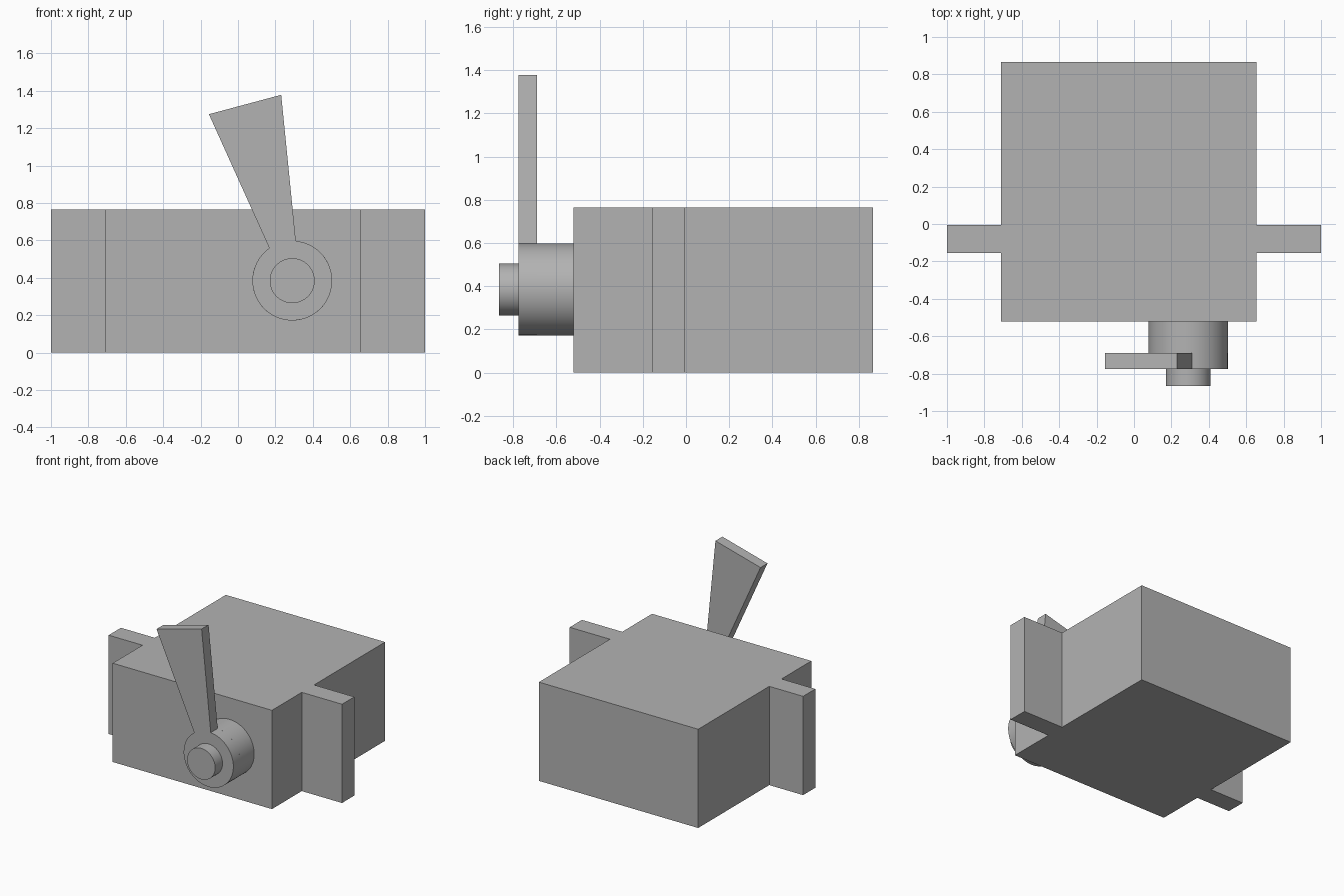
import bpy
import bmesh
from math import asin, cos, sin, pi, radians
from mathutils import Matrix, Vector

default = bpy.data.objects.get("Cube")
if default:
    bpy.data.objects.remove(default)

grey = bpy.data.materials.new("plain grey")
grey.use_nodes = True
colour = (0.45, 0.45, 0.45, 1)
grey.diffuse_color = colour
grey.node_tree.nodes["Principled BSDF"].inputs["Base Color"].default_value = colour


def extrude_profile(name, points, height, matrix, smooth=False):
    """Extrude a flat outline along its local z, then place it."""
    bm = bmesh.new()
    face = bm.faces.new([bm.verts.new((x, y, 0)) for x, y in points])
    grown = bmesh.ops.extrude_face_region(bm, geom=[face])
    verts = [v for v in grown["geom"] if isinstance(v, bmesh.types.BMVert)]
    bmesh.ops.translate(bm, verts=verts, vec=(0, 0, height))
    bmesh.ops.recalc_face_normals(bm, faces=bm.faces)
    bm.transform(matrix)
    mesh = bpy.data.meshes.new(name)
    bm.to_mesh(mesh)
    bm.free()
    mesh.materials.append(grey)
    obj = bpy.data.objects.new(name, mesh)
    bpy.context.collection.objects.link(obj)
    if smooth:
        bpy.ops.object.select_all(action="DESELECT")
        obj.select_set(True)
        bpy.context.view_layer.objects.active = obj
        bpy.ops.object.shade_smooth_by_angle(angle=radians(25))
    return obj


def arc(radius, start, end, steps):
    angles = [start + (end - start) * i / steps for i in range(steps + 1)]
    return [(radius * cos(a), radius * sin(a)) for a in angles]


# Housing with a mounting tab on each side, as one solid outline
left, right, front, back = -0.71, 0.655, -0.52, 0.865
tab_front, tab_back = -0.155, -0.005
housing = [(left, front), (right, front), (right, tab_front), (1, tab_front),
           (1, tab_back), (right, tab_back), (right, back), (left, back),
           (left, tab_back), (-1, tab_back), (-1, tab_front), (left, tab_front)]
extrude_profile("housing", housing, 0.765, Matrix.Identity(4))


# Shaft parts share one axis that points to the front
def on_shaft(y):
    return Matrix.Translation(Vector((0.29, y, 0.385))) @ Matrix.Rotation(pi / 2, 4, "X")


hub_radius = 0.213
circle = arc(1, 0, 2 * pi, 64)[:-1]
for name, radius, y, depth in (("hub", hub_radius, front, 0.17),
                               ("shaft_tip", 0.12, -0.775, 0.09)):
    extrude_profile(name, [(radius * x, radius * z) for x, z in circle],
                    depth, on_shaft(y), smooth=True)

# Lever arm with a rounded end, tilted on the shaft
half_width, reach = 0.2, 0.975
join = pi / 2 - asin(half_width / hub_radius)
lever = arc(hub_radius, pi - (pi / 2 - join), 2 * pi + (pi / 2 - join), 48)
lever += [(half_width, reach), (-half_width, reach)]
extrude_profile("lever_arm", lever, 0.085,
                on_shaft(-0.69) @ Matrix.Rotation(radians(15), 4, "Z"), smooth=True)
